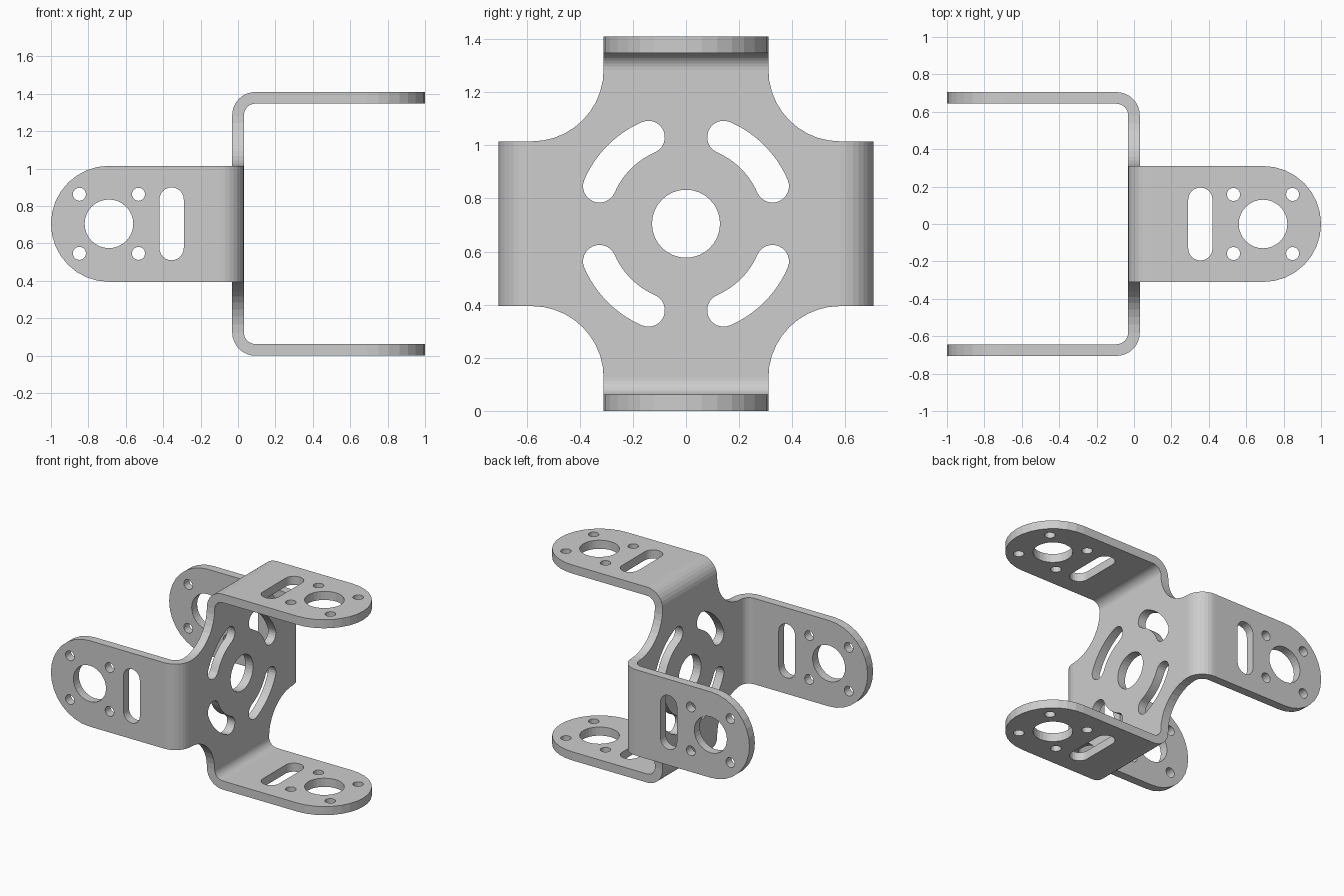
import bpy, bmesh
from math import sin, cos, radians

cube = bpy.data.objects.get("Cube")
if cube:
    bpy.data.objects.remove(cube, do_unlink=True)

HALF = 0.705          # half height of the bracket
THICK = 0.062         # sheet thickness
MID = HALF - THICK / 2
BEND = 0.094          # bend radius at the middle of the sheet
FLAT = MID - BEND     # where the flat plate ends
WIDTH = 0.31          # half width of every arm
EYE = 0.69            # centre of the rounded arm end

bm = bmesh.new()


def arc(cx, cy, r, a0, a1, n):
    angles = [radians(a0 + (a1 - a0) * i / n) for i in range(n + 1)]
    return [(cx + r * cos(a), cy + r * sin(a)) for a in angles]


def circle(cx, cy, r, n=32):
    return arc(cx, cy, r, 0, 360, n)


def fill(loops, place, normal):
    """Fill an outline with holes; place maps 2D points into space."""
    edges = []
    for pts in loops:
        clean = [p for i, p in enumerate(pts)
                 if abs(p[0] - pts[i - 1][0]) + abs(p[1] - pts[i - 1][1]) > 1e-5]
        verts = [bm.verts.new(place(*p)) for p in clean]
        edges += [bm.edges.new((verts[i - 1], verts[i])) for i in range(len(verts))]
    bmesh.ops.triangle_fill(bm, edges=edges, use_beauty=True, normal=normal)


def curved_slot(mid):
    r, w, a, b = 0.355, 0.062, mid - 21.5, mid + 21.5
    start = (r * cos(radians(a)), r * sin(radians(a)))
    end = (r * cos(radians(b)), r * sin(radians(b)))
    return (arc(0, 0, r + w, a, b, 12) + arc(*end, w, b, b + 180, 12)
            + arc(0, 0, r - w, b, a, 12) + arc(*start, w, a + 180, a + 360, 12))


def arm(place, normal):
    # quarter-round bend joining the plate to the arm
    profile = arc(BEND, FLAT, BEND, 180, 90, 8)
    for (u0, d0), (u1, d1) in zip(profile, profile[1:]):
        bm.faces.new([bm.verts.new(place(*p)) for p in
                      ((u0, -WIDTH, d0), (u0, WIDTH, d0),
                       (u1, WIDTH, d1), (u1, -WIDTH, d1))])
    # flat arm with rounded end, bearing hole, screw holes and slot
    outline = [(BEND, WIDTH), (BEND, -WIDTH)] + arc(EYE, 0, WIDTH, -90, 90, 16)
    slot = arc(0.355, 0.13, 0.065, 0, 180, 12) + arc(0.355, -0.13, 0.065, 180, 360, 12)
    screws = [circle(EYE + sx * 0.158, sy * 0.158, 0.035, 20)
              for sx in (-1, 1) for sy in (-1, 1)]
    fill([outline, circle(EYE, 0, 0.13), slot] + screws,
         lambda u, v: place(u, v, MID), normal)


# central plate with four scooped corners
plate = []
for k in range(4):
    a = radians(90 * k)
    cx, cy = FLAT * (cos(a) - sin(a)), FLAT * (sin(a) + cos(a))
    plate += arc(cx, cy, FLAT - WIDTH, 270 + 90 * k, 180 + 90 * k, 10)
fill([plate, circle(0, 0, 0.128)] + [curved_slot(45 + 90 * k) for k in range(4)],
     lambda y, z: (0, y, z + HALF), (1, 0, 0))

# upper and lower arms point to +x, the side arms to -x
for s in (-1, 1):
    arm(lambda u, v, d: (u, v, s * d + HALF), (0, 0, 1))
    arm(lambda u, v, d: (-u, s * d, v + HALF), (0, 1, 0))

bmesh.ops.remove_doubles(bm, verts=bm.verts[:], dist=1e-4)
bmesh.ops.recalc_face_normals(bm, faces=bm.faces[:])

mesh = bpy.data.meshes.new("cross_bracket")
bm.to_mesh(mesh)
bm.free()
bracket = bpy.data.objects.new("cross_bracket", mesh)
bpy.context.collection.objects.link(bracket)

# sheet thickness
solid = bracket.modifiers.new("sheet_thickness", 'SOLIDIFY')
solid.thickness = THICK
solid.offset = 0
solid.use_even_offset = True

# grey metal
grey = bpy.data.materials.new("grey_metal")
grey.use_nodes = True
colour = (0.61, 0.61, 0.61, 1)
grey.diffuse_color = colour
grey.node_tree.nodes["Principled BSDF"].inputs["Base Color"].default_value = colour
mesh.materials.append(grey)
